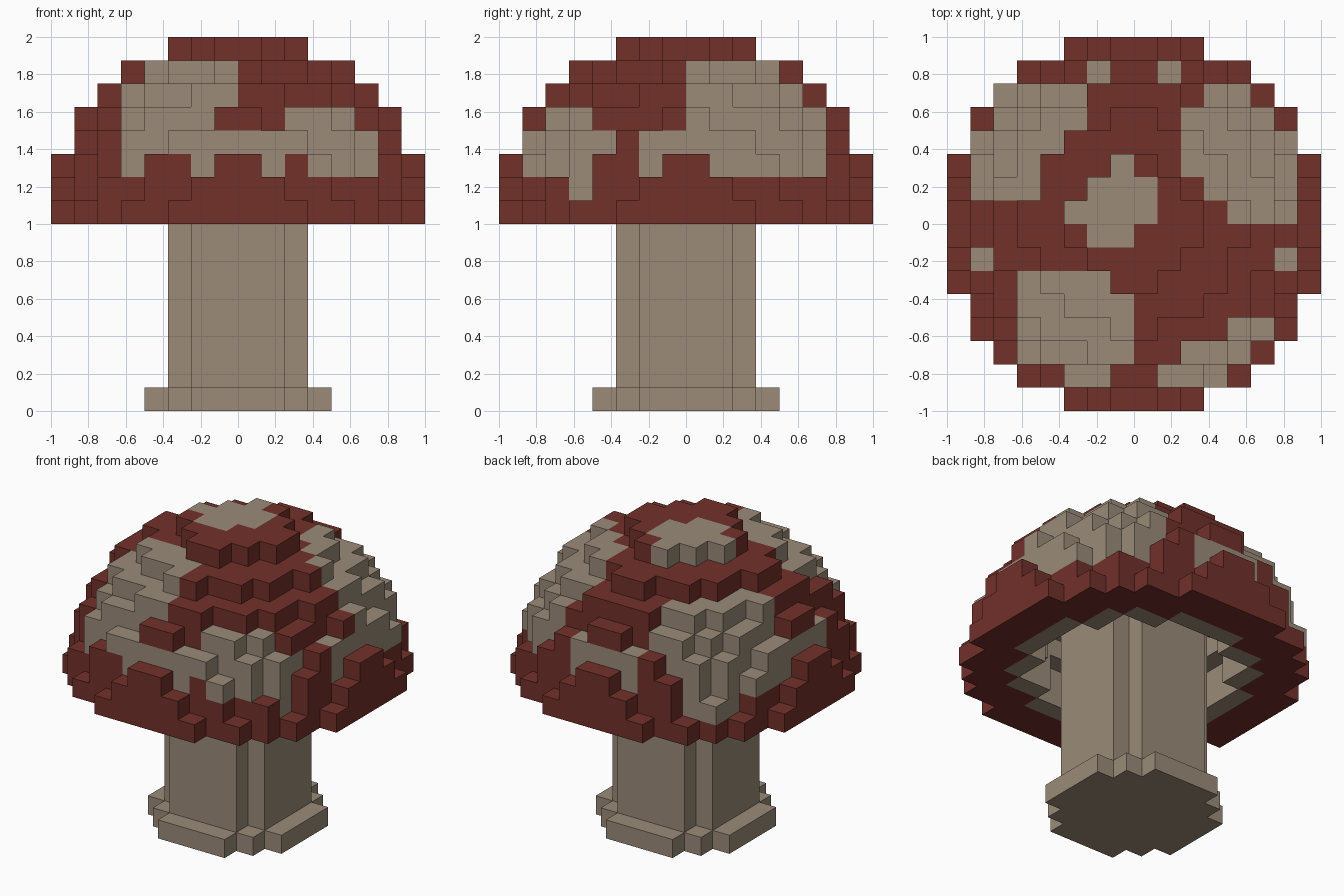
import bpy
import bmesh
from mathutils import Vector

if "Cube" in bpy.data.objects:
    bpy.data.objects.remove(bpy.data.objects["Cube"], do_unlink=True)

U = 0.125  # edge of one block


def material(name, rgb):
    m = bpy.data.materials.new(name)
    m.use_nodes = True
    m.diffuse_color = (*rgb, 1)
    m.node_tree.nodes["Principled BSDF"].inputs["Base Color"].default_value = (*rgb, 1)
    return m


RED = material("dark red", (0.168, 0.030, 0.023))
BEIGE = material("beige", (0.325, 0.258, 0.190))


def add_object(name, bm, mats):
    mesh = bpy.data.meshes.new(name)
    bm.to_mesh(mesh)
    bm.free()
    for m in mats:
        mesh.materials.append(m)
    obj = bpy.data.objects.new(name, mesh)
    bpy.context.collection.objects.link(obj)
    return obj


# Stepped round column: quarter outline repeated in all four quadrants
def stepped_column(name, quarter, z0, z1):
    outline = []
    pts = quarter
    for _ in range(4):
        outline += pts
        pts = [(-y, x) for x, y in pts]
    bm = bmesh.new()
    face = bm.faces.new([bm.verts.new((x * U, y * U, z0)) for x, y in outline])
    ext = bmesh.ops.extrude_face_region(bm, geom=[face])
    top = [e for e in ext["geom"] if isinstance(e, bmesh.types.BMVert)]
    bmesh.ops.translate(bm, verts=top, vec=(0, 0, z1 - z0))
    bmesh.ops.recalc_face_normals(bm, faces=bm.faces)
    return add_object(name, bm, [BEIGE])


stepped_column("stem_base", [(4, -2), (4, 2), (3, 2), (3, 3), (2, 3)], 0, U)
stepped_column("stem", [(3, -2), (3, 2), (2, 2)], U, 1 + 4.5 * U)

# Spots on the cap: row y -> range of x, in blocks
SPOTS = [
    {5: (-6, -2), 4: (-6, -2), 3: (-7, -3), 2: (-7, -4), 1: (-7, -4)},            # back, -x
    {5: (3, 5), 4: (2, 6), 3: (2, 7), 2: (2, 7), 1: (3, 7), 0: (4, 7)},           # back, +x
    {-3: (-5, -1), -4: (-5, 0), -5: (-5, 0), -6: (-5, 0), -7: (-3, -1)},          # front, -x
    {-5: (4, 6), -6: (2, 5), -7: (1, 4)},                                         # front, +x
    {2: (-1, 0), 1: (-2, 1), 0: (-3, 1), -1: (-2, 0)},                            # crown
]
LOW_SPOT_BLOCKS = {(-6, 5, 1), (-5, 5, 1), (-6, 4, 1), (5, -5, 1), (5, -4, 3)}
RED_BLOCKS = {(2, -7, 2), (-3, -7, 2)}


def radius2(b):
    return sum((c + 0.5) ** 2 for c in b)


def in_cap(b):
    return b[2] >= 0 and 25 < radius2(b) <= 64


def is_beige(b):
    x, y, k = b
    if radius2(b) <= 36 or b in LOW_SPOT_BLOCKS:   # lining and spot tips
        return True
    if b in RED_BLOCKS or k < 2:
        return False
    # small arched spot in the middle of each side
    for along, out in ((x, y), (y, x)):
        if out in (-7, 6) and -2 <= along <= 1:
            if k == 3 or (k == 2 and along in (-2, 1)):
                return True
    return any(y in s and s[y][0] <= x < s[y][1] for s in SPOTS)


# Hollow domed cap made of blocks: only exposed sides are built
bm = bmesh.new()
corners = {}


def vert(p):
    key = tuple(round(c) for c in p)
    if key not in corners:
        corners[key] = bm.verts.new((key[0] * U, key[1] * U, 1 + key[2] * U))
    return corners[key]


for x in range(-8, 8):
    for y in range(-8, 8):
        for k in range(8):
            b = (x, y, k)
            if not in_cap(b):
                continue
            colour = 1 if is_beige(b) else 0
            centre = Vector(b) + Vector((0.5, 0.5, 0.5))
            for axis in range(3):
                for sign in (-1, 1):
                    n = Vector((0, 0, 0))
                    n[axis] = sign
                    if in_cap(tuple(int(c) for c in Vector(b) + n)):
                        continue
                    u = Vector((0, 0, 0))
                    u[(axis + 1) % 3] = 0.5
                    v = n.cross(u)
                    m = centre + n * 0.5
                    f = bm.faces.new([vert(m + u * s + v * t)
                                      for s, t in ((-1, -1), (1, -1), (1, 1), (-1, 1))])
                    f.material_index = colour
# Join coplanar squares of one colour
bmesh.ops.dissolve_limit(bm, angle_limit=0.01, verts=bm.verts, edges=bm.edges,
                         delimit={'MATERIAL'})
add_object("cap", bm, [RED, BEIGE])
